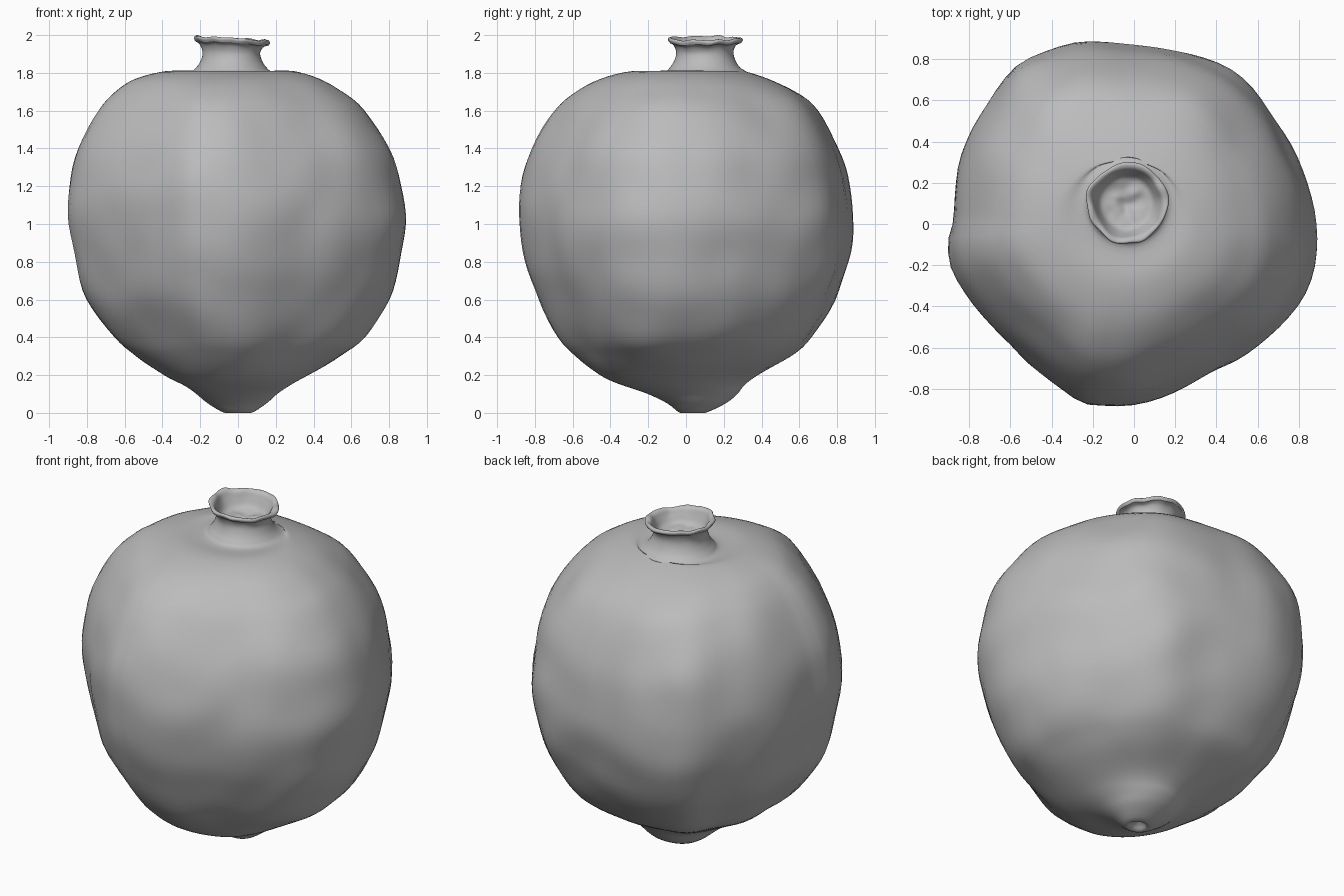
import bpy
import bmesh
from math import pi, sin, cos, atan2, hypot
from mathutils import Vector, noise

cube = bpy.data.objects.get("Cube")
if cube:
    bpy.data.objects.remove(cube)

SEGMENTS = 80
STEPS = 4

skin = bpy.data.materials.new("dull grey")
skin.use_nodes = True
grey = (0.5, 0.5, 0.5, 1)
skin.diffuse_color = grey
skin.node_tree.nodes["Principled BSDF"].inputs["Base Color"].default_value = grey

# Lumpy horizontal outline of the fruit, counter-clockwise
outline = [(.9, -.1), (.87, .1), (.79, .33), (.6, .63), (.4, .79), (.1, .85),
           (-.2, .88), (-.4, .85), (-.57, .77), (-.7, .58), (-.83, .36),
           (-.88, 0), (-.9, -.1), (-.85, -.28), (-.6, -.58), (-.3, -.84),
           (-.15, -.88), (.05, -.87), (.3, -.76), (.6, -.59), (.78, -.42), (.87, -.25)]

# Section extents from stem to shoulder: z, left, right, front, back
body_rings = [
    (.03, -.01, .01, .03, .05), (.02, -.03, .03, .01, .07), (0, -.07, .07, -.03, .1),
    (.05, -.16, .15, -.1, .21), (.1, -.22, .21, -.21, .27), (.15, -.29, .29, -.36, .31),
    (.2, -.39, .38, -.46, .38), (.3, -.55, .55, -.58, .56), (.4, -.66, .68, -.67, .67),
    (.6, -.8, .8, -.78, .79), (.8, -.86, .86, -.85, .86), (1, -.9, .9, -.88, .88),
    (1.2, -.9, .87, -.87, .86), (1.4, -.85, .81, -.81, .81), (1.6, -.74, .67, -.69, .69),
    (1.7, -.65, .55, -.58, .58), (1.77, -.54, .43, -.45, .44), (1.81, -.38, .29, -.28, .31)]


def round_rings(pairs):
    """Circular sections around the crown axis, from (z, radius) pairs."""
    return [(z, -.035 - r, -.035 + r, .1 - r, .1 + r) for z, r in pairs]


def spline(points):
    """Smooth curve through tuples of any size."""
    pts = [Vector(p) for p in points]
    result = []
    for i in range(len(pts) - 1):
        a, b = pts[max(i - 1, 0)], pts[i]
        c, d = pts[i + 1], pts[min(i + 2, len(pts) - 1)]
        for k in range(STEPS):
            t = k / STEPS
            result.append(b + (c - a) * (t / 2) + (a * 2 - b * 5 + c * 4 - d) * (t * t / 2)
                          + (b * 3 - a - c * 3 + d) * (t ** 3 / 2))
    return result + [pts[-1]]


def outline_radius(angle):
    """Radius of the normalised outline in a given direction."""
    for (r0, a0), (r1, a1) in zip(polar, polar[1:] + polar[:1]):
        span = (a1 - a0) % (2 * pi)
        offset = (angle - a0) % (2 * pi)
        if offset < span:
            return r0 + (r1 - r0) * offset / span
    return 1


dense = spline(outline + outline[:1])[:-1]
polar = [(hypot(x / .9, y / .88), atan2(y / .88, x / .9)) for x, y in dense]
angles = [2 * pi * i / SEGMENTS for i in range(SEGMENTS)]
lumps = [outline_radius(a) for a in angles]


def loft(name, rings, wobble):
    bm = bmesh.new()
    loops = []
    for z, left, right, front, back in spline(rings):
        rx, ry = (right - left) / 2, (back - front) / 2
        cx, cy = (left + right) / 2, (front + back) / 2
        blend = min(max((rx - .25) / .4, 0), 1)
        loop = []
        for a, lump in zip(angles, lumps):
            s = 1 + (lump - 1) * blend
            p = Vector((cx + rx * s * cos(a), cy + ry * s * sin(a), z))
            wobble(p)
            loop.append(bm.verts.new(p))
        loops.append(loop)
    for low, high in zip(loops, loops[1:]):
        for i in range(SEGMENTS):
            j = (i + 1) % SEGMENTS
            bm.faces.new((low[i], low[j], high[j], high[i]))
    bm.faces.new(loops[0][::-1])
    if name == "crown_cup":
        bm.faces.new(loops[-1])
    mesh = bpy.data.meshes.new(name)
    bm.to_mesh(mesh)
    bm.free()
    mesh.materials.append(skin)
    obj = bpy.data.objects.new(name, mesh)
    bpy.context.collection.objects.link(obj)
    bpy.ops.object.select_all(action="DESELECT")
    obj.select_set(True)
    bpy.context.view_layer.objects.active = obj
    bpy.ops.object.shade_smooth()
    return obj


def dent_skin(p):
    # Broad soft dents, fading at the base and the crown
    fade = min(p.z, 1.85 - p.z, .3) / .3
    if fade > 0:
        out = Vector((p.x, p.y, p.z - 1)).normalized()
        p += out * noise.noise(p * 4) * .014 * fade
    ruffle(p)


def ruffle(p):
    # Uneven, tilted lip of the crown
    lift = min(max((p.z - 1.88) / .08, 0), 1)
    around = Vector((p.x, p.y, 0))
    p.z += lift * (noise.noise(around * 14) * .012 - (p.x + .035) * .06)
    push = noise.noise(around * 9 + Vector((3, 1, 0))) * .1 * lift
    p.x += (p.x + .035) * push
    p.y += (p.y - .1) * push


def crumple(p):
    ruffle(p)
    reach = hypot(p.x + .035, p.y - .1)
    if reach < .14:
        p.z += noise.noise(p * 16) * .03 * (1 - reach / .14)


# Fruit with its stem nub, shoulder and neck
neck = round_rings([(1.805, .225), (1.83, .185), (1.87, .16), (1.91, .152),
                    (1.945, .165), (1.96, .19)])
loft("fruit_body", body_rings + neck, dent_skin)

# Rolled lip and crumpled hollow of the crown
cup = round_rings([(1.96, .19), (1.975, .197), (1.985, .188), (1.975, .168),
                   (1.94, .15), (1.9, .125), (1.885, .08), (1.88, .03), (1.88, .005)])
cup_object = loft("crown_cup", cup, crumple)

# Remove the hidden cap where the cup meets the neck
bm = bmesh.new()
bm.from_mesh(cup_object.data)
caps = [f for f in bm.faces if len(f.verts) > 4 and f.calc_area() > .01]
bmesh.ops.delete(bm, geom=caps, context="FACES")
bm.to_mesh(cup_object.data)
bm.free()
